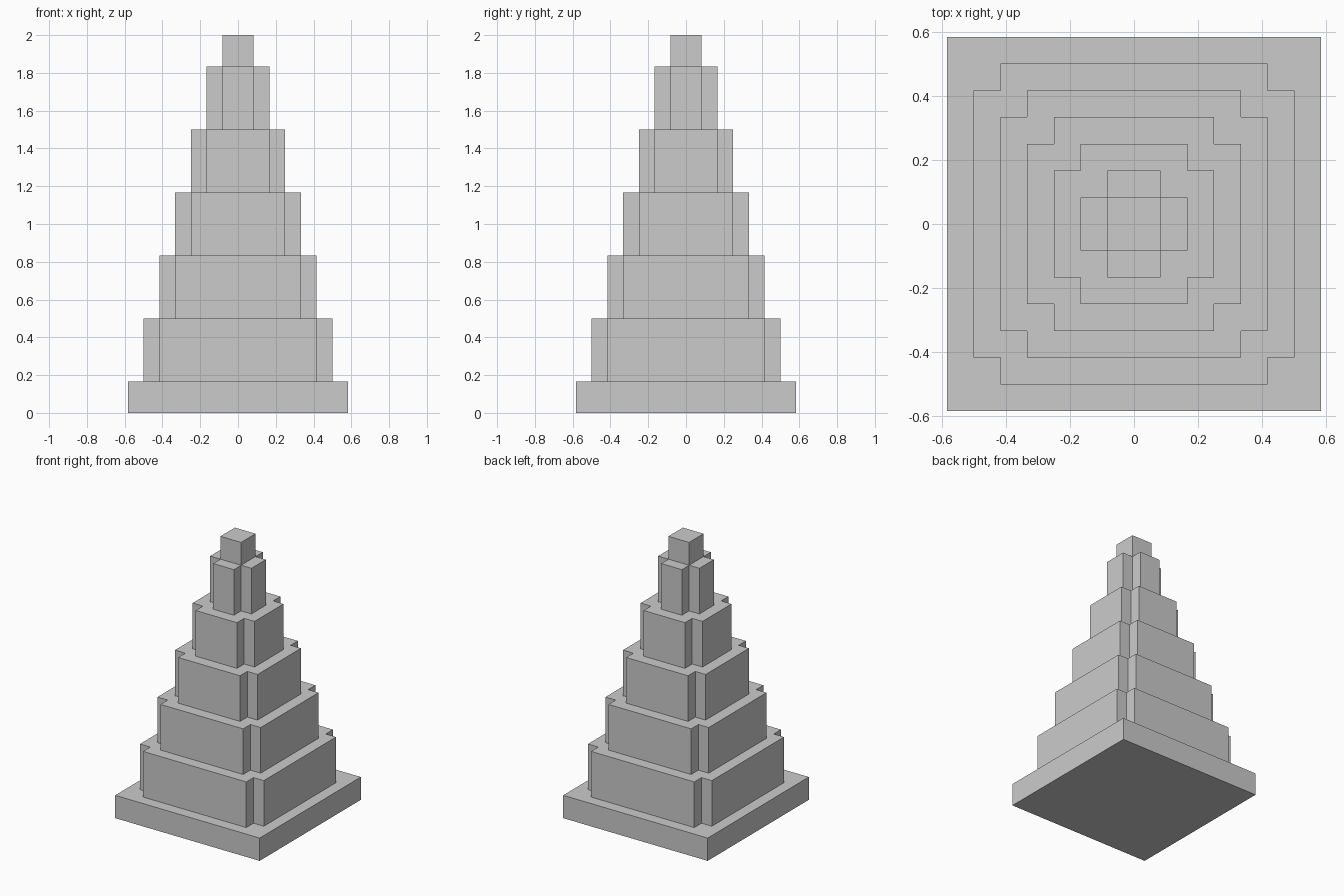
import bpy, bmesh

if "Cube" in bpy.data.objects:
    bpy.data.objects.remove(bpy.data.objects["Cube"])

U = 1 / 12  # grid module


def prism(name, outline, z0, z1):
    """Extrude a flat outline (in modules) from z0 to z1."""
    bm = bmesh.new()
    face = bm.faces.new([bm.verts.new((x * U, y * U, z0 * U)) for x, y in outline])
    ext = bmesh.ops.extrude_face_region(bm, geom=[face], use_keep_orig=True)
    top = [g for g in ext["geom"] if isinstance(g, bmesh.types.BMVert)]
    bmesh.ops.translate(bm, verts=top, vec=(0, 0, (z1 - z0) * U))
    bmesh.ops.recalc_face_normals(bm, faces=bm.faces)
    mesh = bpy.data.meshes.new(name)
    bm.to_mesh(mesh)
    bm.free()
    obj = bpy.data.objects.new(name, mesh)
    bpy.context.collection.objects.link(obj)
    return obj


def square(h):
    return [(h, -h), (h, h), (-h, h), (-h, -h)]


def notched_square(h):
    """Square with a one-module notch cut from each corner."""
    n = h - 1
    corner = [(h, -n), (h, n), (n, n)]
    points = []
    for _ in range(4):
        points += corner
        corner = [(-y, x) for x, y in corner]
    return points


# Square plinth
prism("plinth", square(7), 0, 2)

# Five notched tiers, each one module narrower per side
for i in range(5):
    z = 2 + 4 * i
    prism(f"tier_{i + 1}", notched_square(6 - i), z, z + 4)

# Small square cap
prism("cap", square(1), 22, 24)
